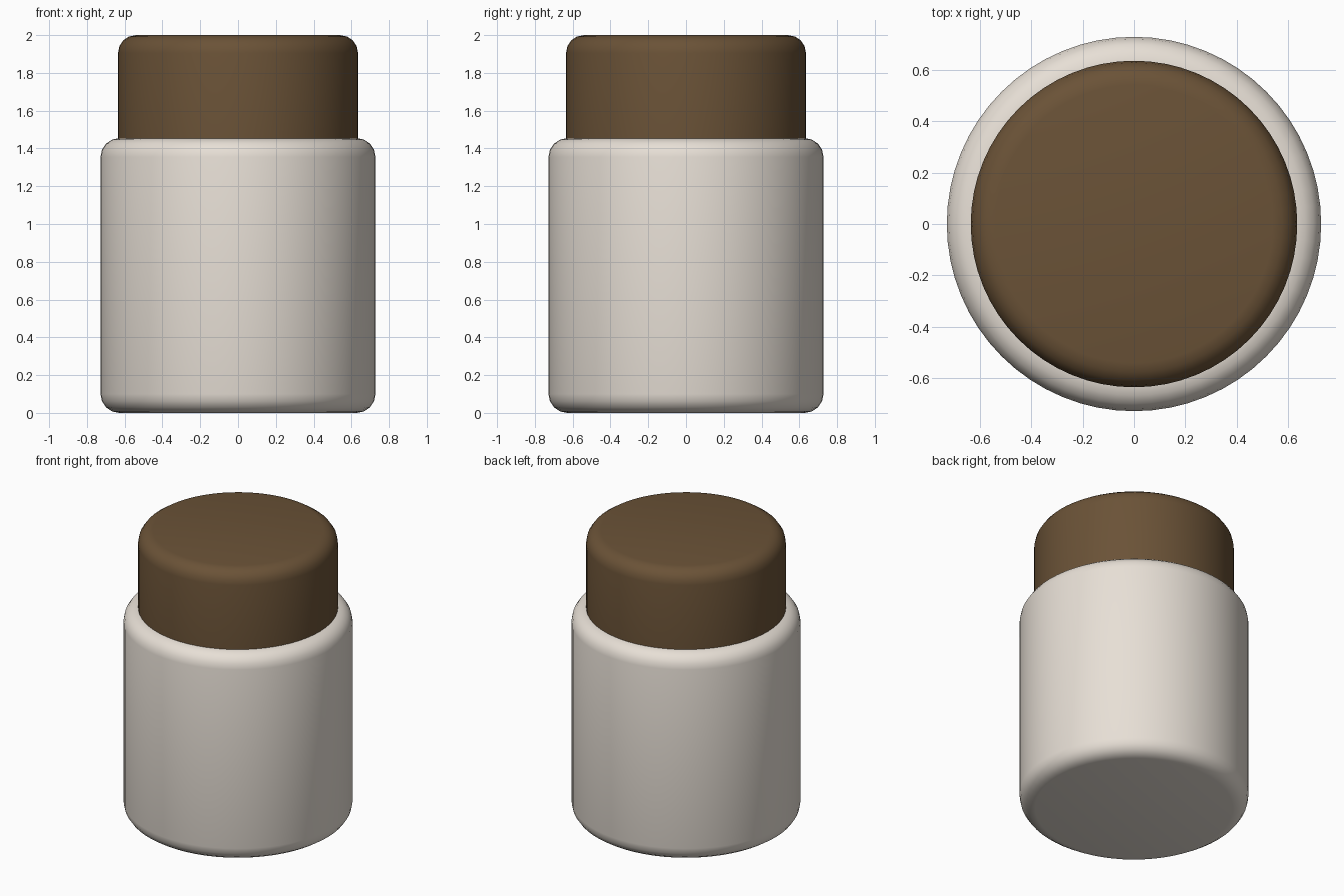
import bpy, bmesh, math

if "Cube" in bpy.data.objects:
    bpy.data.objects.remove(bpy.data.objects["Cube"])


def material(name, color):
    mat = bpy.data.materials.new(name)
    mat.diffuse_color = color
    mat.use_nodes = True
    mat.node_tree.nodes["Principled BSDF"].inputs["Base Color"].default_value = mat.diffuse_color
    return mat


def corner(cx, cz, r, start, end, steps=4):
    """Points of a rounded profile corner, angles in degrees."""
    return [(cx + r * math.cos(math.radians(start + (end - start) * i / steps)),
             cz + r * math.sin(math.radians(start + (end - start) * i / steps)))
            for i in range(steps + 1)]


def lathe(name, profile, mat, sides=64):
    """Revolve an (r, z) profile about z into a closed solid."""
    bm = bmesh.new()
    rings = [[bm.verts.new((r * math.cos(math.tau * i / sides),
                            r * math.sin(math.tau * i / sides), z))
              for i in range(sides)] for r, z in profile]
    for low, high in zip(rings, rings[1:]):
        for i in range(sides):
            j = (i + 1) % sides
            bm.faces.new((low[i], low[j], high[j], high[i]))
    bm.faces.new(rings[0][::-1])
    bm.faces.new(rings[-1])
    mesh = bpy.data.meshes.new(name)
    bm.to_mesh(mesh)
    bm.free()
    obj = bpy.data.objects.new(name, mesh)
    bpy.context.collection.objects.link(obj)
    mesh.materials.append(mat)
    bpy.context.view_layer.objects.active = obj
    obj.select_set(True)
    bpy.ops.object.shade_smooth_by_angle(angle=math.radians(40))
    obj.select_set(False)
    return obj


cream = material("cream", (0.80, 0.74, 0.67, 1))
brown = material("brown", (0.145, 0.085, 0.038, 1))

# Jar body with rounded base and shoulder
R, B, H = 0.728, 0.1, 1.455
lathe("jar_body",
      corner(R - B, B, B, -90, 0) + corner(R - B, H - B, B, 0, 90), cream)

# Lid with straight lower rim and rounded top
R, B, H = 0.635, 0.095, 2.0
lathe("lid", [(R, 1.45)] + corner(R - B, H - B, B, 0, 90), brown)
